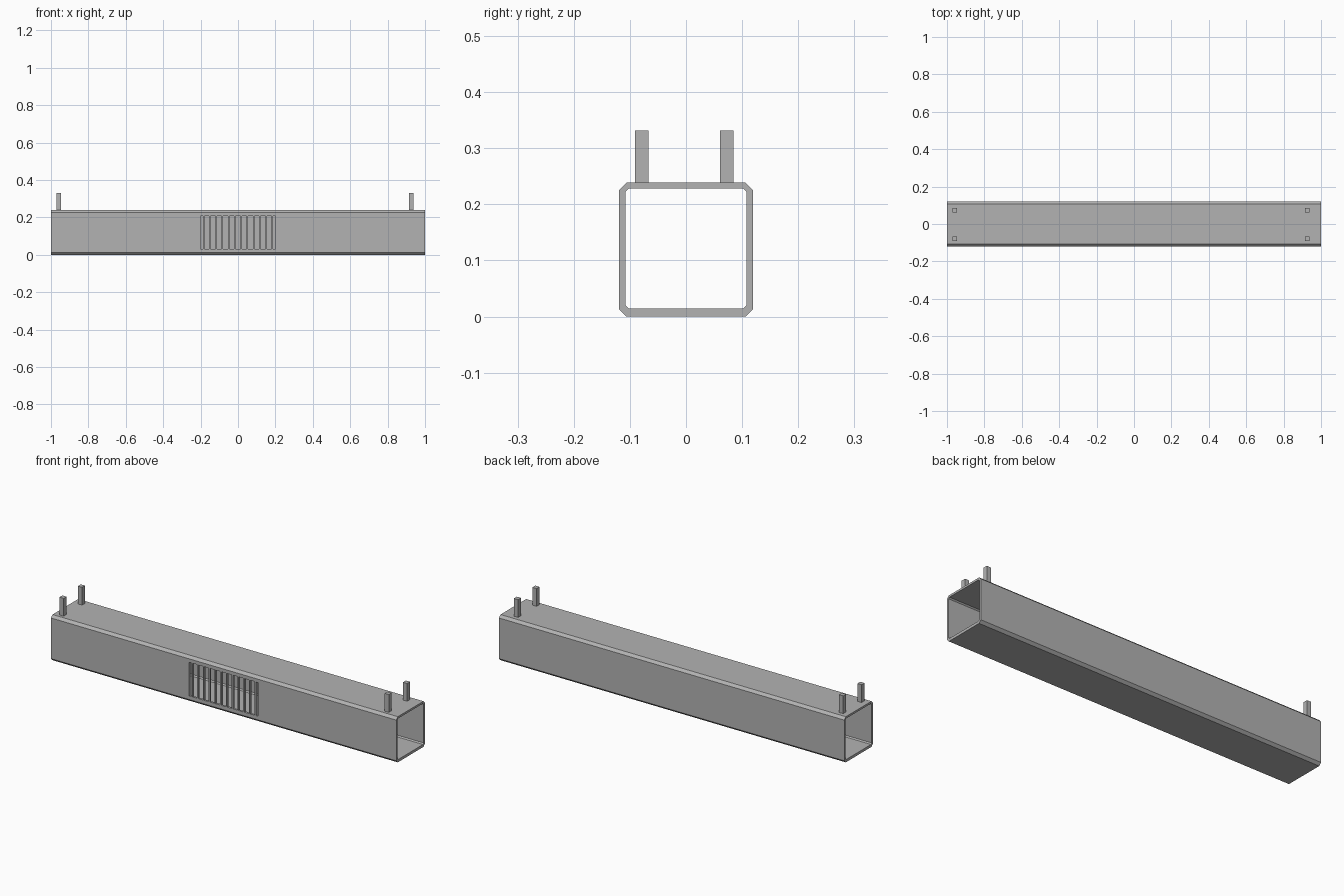
import bpy
import bmesh
from mathutils import Vector

cube = bpy.data.objects.get("Cube")
if cube:
    bpy.data.objects.remove(cube, do_unlink=True)

grey = bpy.data.materials.new("plain grey")
grey.use_nodes = True
colour = (0.45, 0.45, 0.45, 1)
grey.diffuse_color = colour
grey.node_tree.nodes["Principled BSDF"].inputs["Base Color"].default_value = colour


def add_object(name, bm):
    bmesh.ops.recalc_face_normals(bm, faces=bm.faces)
    mesh = bpy.data.meshes.new(name)
    bm.to_mesh(mesh)
    bm.free()
    mesh.materials.append(grey)
    obj = bpy.data.objects.new(name, mesh)
    bpy.context.collection.objects.link(obj)
    return obj


def box(name, low, high):
    low, high = Vector(low), Vector(high)
    bm = bmesh.new()
    bmesh.ops.create_cube(bm, size=1)
    for v in bm.verts:
        v.co = (low + high) / 2 + v.co * (high - low)
    return add_object(name, bm)


def chamfered_section(half, bottom, top, cut):
    """Rectangle in y and z with its four corners cut off."""
    return [(half, bottom + cut), (half, top - cut), (half - cut, top),
            (cut - half, top), (-half, top - cut), (-half, bottom + cut),
            (cut - half, bottom), (half - cut, bottom)]


# Hollow duct, open at both ends
outer = chamfered_section(0.119, 0, 0.239, 0.013)
inner = chamfered_section(0.108, 0.014, 0.2285, 0.006)
bm = bmesh.new()
rings = [[bm.verts.new((x, y, z)) for y, z in section]
         for x, section in ((-1, outer), (1, outer), (1, inner), (-1, inner))]
for a, b in zip(rings, rings[1:] + rings[:1]):
    for i in range(len(a)):
        j = (i + 1) % len(a)
        bm.faces.new((a[i], a[j], b[j], b[i]))
duct = add_object("duct", bm)

# Window through the front wall
win_x, win_low, win_high = 0.2, 0.032, 0.208
cutter = box("window_cutter", (-win_x, -0.15, win_low), (win_x, -0.08, win_high))
cutter.hide_render = True
cut = duct.modifiers.new("window", "BOOLEAN")
cut.operation = "DIFFERENCE"
cut.solver = "EXACT"
cut.object = cutter
bpy.context.view_layer.objects.active = duct
bpy.ops.object.modifier_apply(modifier=cut.name)
bpy.data.objects.remove(cutter, do_unlink=True)

# Upright grille bars, half a gap in from each end
bars = 12
pitch = 2 * win_x / bars
for i in range(bars):
    x = -win_x + (i + 0.5) * pitch
    box(f"grille_bar_{i + 1}", (x - 0.004, -0.119, win_low), (x + 0.004, -0.108, win_high))

# Four mounting posts on the roof
size = 0.024
for side, x in (("right", -0.97), ("left", 0.913)):
    for end, y in (("front", -0.091), ("back", 0.061)):
        box(f"{end}_{side}_post", (x, y, 0.237), (x + size, y + size, 0.332))
